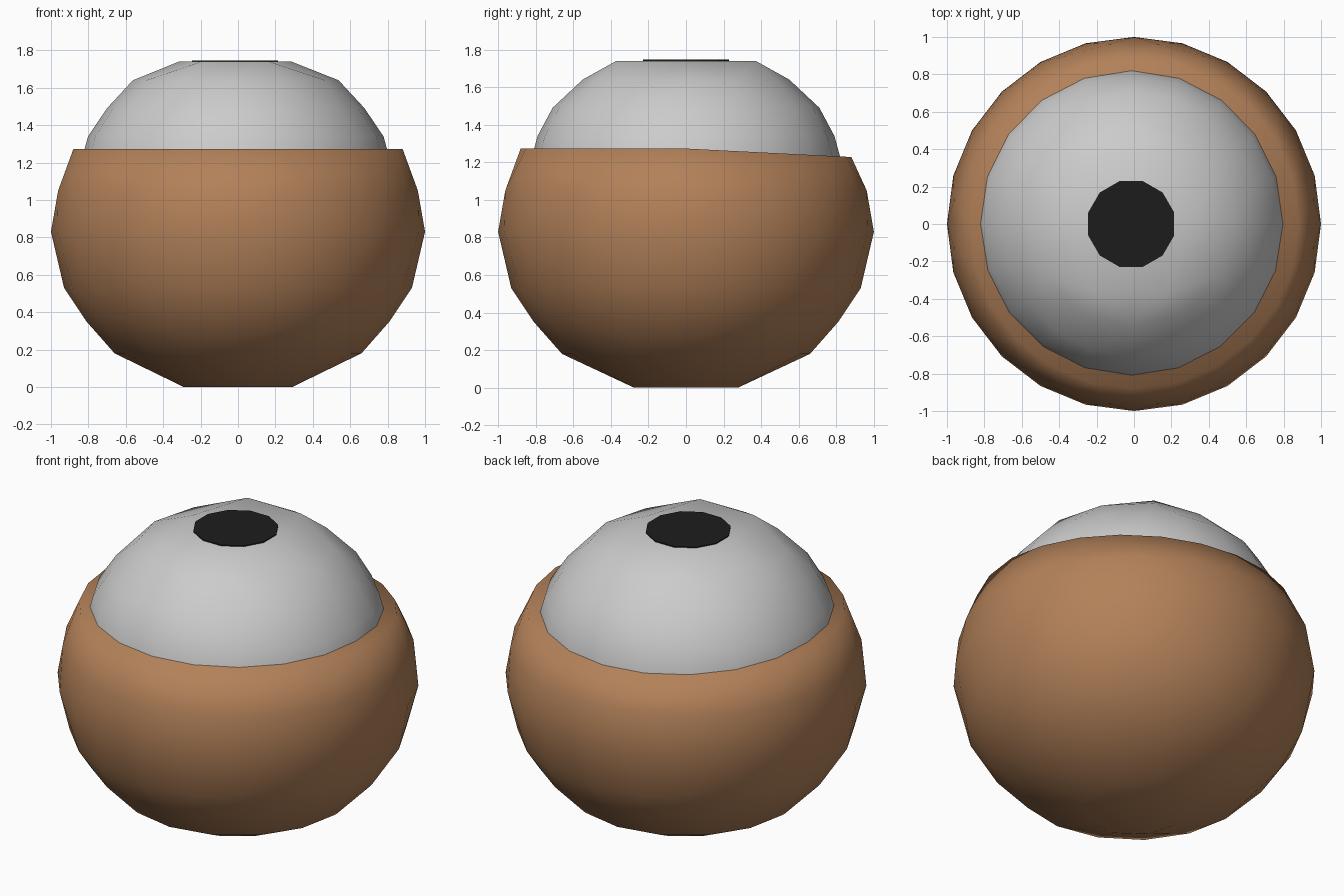
import bpy, bmesh
from math import sin, cos, pi, radians

if "Cube" in bpy.data.objects:
    bpy.data.objects.remove(bpy.data.objects["Cube"])


def ring(r, z, n, phase=0.0, sx=1.0, cx=0.0):
    """Points of one horizontal ring."""
    return [(cx + sx * r * cos(2 * pi * (i + phase) / n),
             r * sin(2 * pi * (i + phase) / n), z) for i in range(n)]


def hull(name, points, color=None, angle=None):
    """Closed faceted body wrapped around rings of points."""
    bm = bmesh.new()
    for p in points:
        bm.verts.new(p)
    res = bmesh.ops.convex_hull(bm, input=bm.verts[:])
    junk = {g for g in res["geom_interior"] + res["geom_unused"]
            if isinstance(g, bmesh.types.BMVert)}
    bmesh.ops.delete(bm, geom=list(junk), context='VERTS')
    bmesh.ops.recalc_face_normals(bm, faces=bm.faces[:])
    me = bpy.data.meshes.new(name)
    bm.to_mesh(me)
    bm.free()
    ob = bpy.data.objects.new(name, me)
    bpy.context.collection.objects.link(ob)
    if color:
        mat = bpy.data.materials.new(name + "_colour")
        mat.diffuse_color = (*color, 1)
        mat.use_nodes = True
        mat.node_tree.nodes["Principled BSDF"].inputs["Base Color"].default_value = mat.diffuse_color
        me.materials.append(mat)
    bpy.ops.object.select_all(action='DESELECT')
    ob.select_set(True)
    bpy.context.view_layer.objects.active = ob
    if angle:
        bpy.ops.object.shade_smooth_by_angle(angle=radians(angle))
    else:
        bpy.ops.object.shade_smooth()
    return ob


# Brown bowl: flat foot, round belly, rim dipping slightly at the back
rim = [(x, y, z - 0.045 * max(0, y) / 0.88) for x, y, z in ring(0.88, 1.273, 24)]
hull("bowl",
     ring(0.29, 0, 10) + ring(0.66, 0.18, 16) + ring(0.82, 0.35, 20, 0.5)
     + ring(0.93, 0.53, 20) + ring(1.0, 0.83, 24)
     + ring(0.97, 1.05, 24, 0.5) + rim,
     (0.45, 0.22, 0.10))

# Grey dome with a flat six-sided top
top = [(-0.315, 0, 1.74), (0.285, 0, 1.74)]
top += [(sx * 0.18 - 0.015, sy * 0.37, 1.74) for sx in (-1, 1) for sy in (-1, 1)]
hull("dome",
     top + ring(0.55, 1.64, 12, cx=-0.012) + ring(0.71, 1.49, 20, sx=0.97, cx=-0.012)
     + ring(0.79, 1.34, 20, cx=-0.012) + ring(0.82, 1.23, 20, cx=-0.012)
     + ring(0.83, 1.15, 20, cx=-0.012),
     angle=30)

# Black twelve-sided disc lying on the dome
hull("disc",
     ring(0.238, 1.73, 12, 0.5, cx=-0.015) + ring(0.238, 1.746, 12, 0.5, cx=-0.015),
     (0.012, 0.012, 0.012), angle=30)
